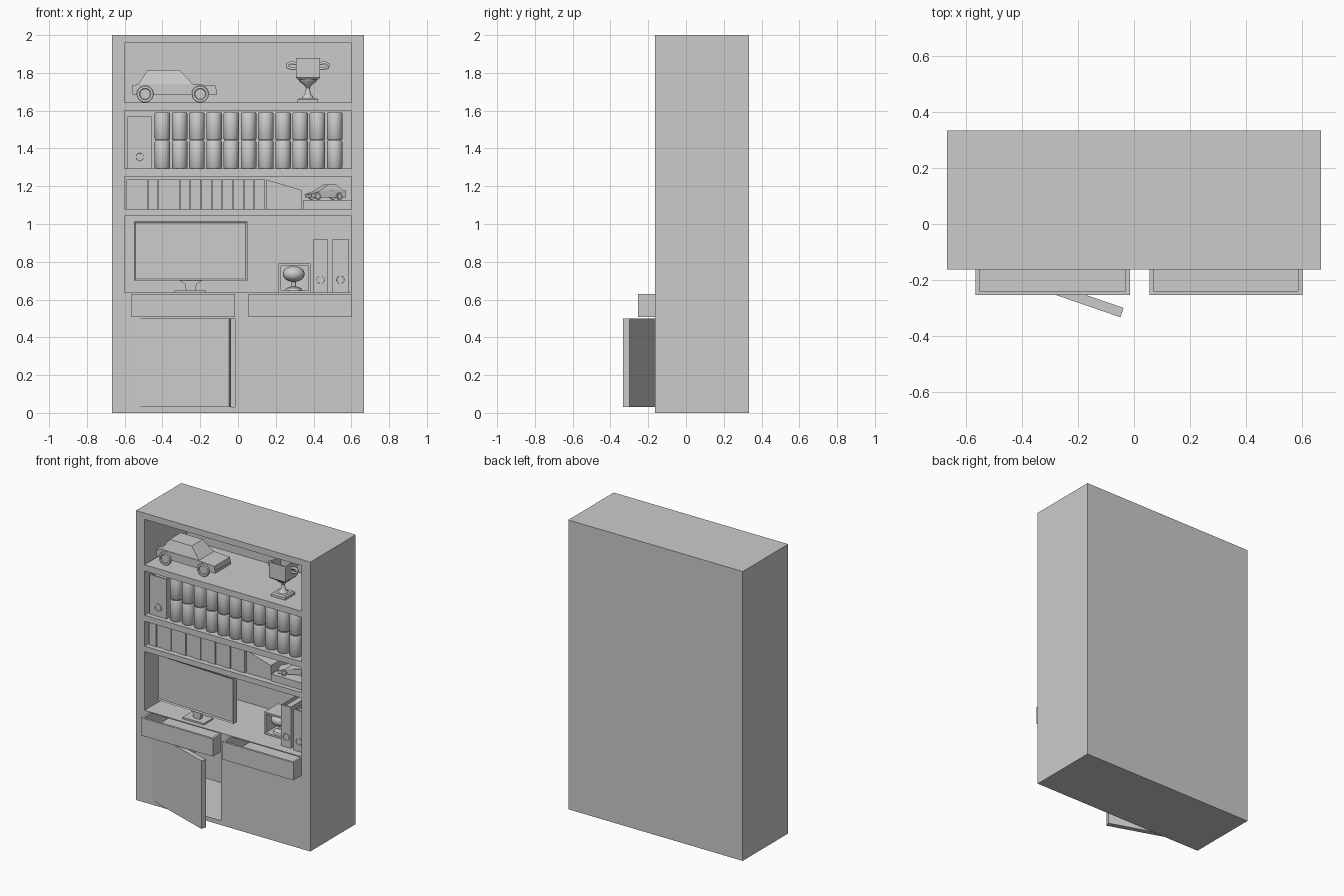
import bpy, bmesh, math
from mathutils import Matrix, Vector

old = bpy.data.objects.get("Cube")
if old:
    bpy.data.objects.remove(old, do_unlink=True)

# Single grey finish
GREY = (0.6, 0.6, 0.6, 1)
grey = bpy.data.materials.new("plain_grey")
grey.use_nodes = True
grey.diffuse_color = GREY
grey.node_tree.nodes["Principled BSDF"].inputs["Base Color"].default_value = GREY


def finish(name, bm, smooth=False):
    bmesh.ops.recalc_face_normals(bm, faces=bm.faces)
    mesh = bpy.data.meshes.new(name)
    bm.to_mesh(mesh)
    bm.free()
    mesh.materials.append(grey)
    obj = bpy.data.objects.new(name, mesh)
    bpy.context.collection.objects.link(obj)
    if smooth:
        bpy.ops.object.select_all(action='DESELECT')
        obj.select_set(True)
        bpy.context.view_layer.objects.active = obj
        bpy.ops.object.shade_smooth_by_angle(angle=math.radians(40))
    return obj


def add_box(bm, x, y, z):
    size = Matrix.Diagonal((x[1] - x[0], y[1] - y[0], z[1] - z[0], 1))
    mid = Vector((sum(x), sum(y), sum(z))) / 2
    bmesh.ops.create_cube(bm, size=1, matrix=Matrix.Translation(mid) @ size)


def boxes(name, *parts):
    bm = bmesh.new()
    for part in parts:
        add_box(bm, *part)
    return finish(name, bm)


def prism(name, outline, y0, y1, top_scale=1):
    """Extrude an xz outline along y; top_scale narrows its highest points."""
    bm = bmesh.new()
    face = bm.faces.new([bm.verts.new((x, y0, z)) for x, z in outline])
    out = bmesh.ops.extrude_face_region(bm, geom=[face])
    bmesh.ops.translate(bm, vec=(0, y1 - y0, 0),
                        verts=[v for v in out["geom"] if isinstance(v, bmesh.types.BMVert)])
    top = max(z for _, z in outline)
    for v in bm.verts:
        if v.co.z > top - 0.01:
            v.co.y = (y0 + y1) / 2 + (v.co.y - (y0 + y1) / 2) * top_scale
    return finish(name, bm)


def lathe(name, profile, sides, at, turn=0.0, smooth=True):
    bm = bmesh.new()
    rings = [[bm.verts.new((r * math.cos(a), r * math.sin(a), z)) for a in
              [turn + math.tau * i / sides for i in range(sides)]] for r, z in profile]
    for low, high in zip(rings, rings[1:]):
        for i in range(sides):
            j = (i + 1) % sides
            bm.faces.new((low[i], low[j], high[j], high[i]))
    bm.faces.new(rings[0])
    bm.faces.new(rings[-1])
    bm.transform(Matrix.Translation(at))
    return finish(name, bm, smooth)


FACE_Y = lambda x, y, z: Matrix.Translation((x, y, z)) @ Matrix.Rotation(math.pi / 2, 4, 'X')
FRONT, REAR, BACK = -0.163, 0.30, 0.333

# Cabinet carcass with compartments, drawer slots and cupboard cut out
cabinet = boxes("cabinet", ((-0.667, 0.667), (FRONT, BACK), (0, 2)))
depth = (FRONT - 0.1, REAR)
shelves = [(1.643, 1.957), (1.294, 1.60), (1.08, 1.252), (0.637, 1.043)]
drawers = {"left": (-0.565, -0.015), "right": (0.055, 0.6)}
cutter = boxes("compartment_cutter",
               *[((-0.6, 0.6), depth, z) for z in shelves],
               *[(x, depth, (0.507, 0.63)) for x in drawers.values()],
               ((-0.54, -0.015), depth, (0.03, 0.5)))
cutter.hide_render = True
mod = cabinet.modifiers.new("compartments", 'BOOLEAN')
mod.operation, mod.solver, mod.object = 'DIFFERENCE', 'EXACT', cutter
bpy.context.view_layer.objects.active = cabinet
bpy.ops.object.modifier_apply(modifier=mod.name)
bpy.data.objects.remove(cutter, do_unlink=True)

# Pulled-out open drawers
for side, (a, b) in drawers.items():
    y, z, t = (-0.253, 0.2), (0.508, 0.63), 0.015
    boxes(side + "_drawer",
          ((a, b), (y[0], y[0] + t), z), ((a, b), (y[1] - t, y[1]), z),
          ((a, a + t), y, z), ((b - t, b), y, z), ((a, b), y, (z[0], z[0] + t)))

# Cupboard door standing ajar
door = boxes("cupboard_door", ((0, 0.52), (0, 0.035), (0.03, 0.5)))
door.data.transform(Matrix.Translation((-0.54, FRONT, 0)) @ Matrix.Rotation(math.radians(-19), 4, 'Z'))


# Model cars: body, tapered cabin and four wheels with hubs
def car(name, body, cabin, axles, radius, half, place):
    parts = [prism(name + "_body", body, -half, half),
             prism(name + "_cabin", cabin, -half * 0.96, half * 0.96, 0.75)]
    for x in axles:
        for s in (-1, 1):
            w = radius * 0.25
            profile = [(radius * 0.95, -w), (radius, -w * 0.6), (radius, w * 0.6),
                       (radius * 0.95, w), (radius * 0.68, w), (radius * 0.6, w * 0.6)]
            wheel = lathe(name + "_wheel", profile, 20, (0, 0, 0))
            wheel.data.transform(Matrix.Translation((x, s * half, radius)) @
                                 Matrix.Rotation(-s * math.pi / 2, 4, 'X'))
            parts.append(wheel)
    for p in parts:
        p.data.transform(place)
    return parts


car("toy_car",
    [(-0.22, 0.042), (0.22, 0.042), (0.225, 0.06), (0.22, 0.09), (0.09, 0.098),
     (-0.19, 0.098), (-0.222, 0.09)],
    [(-0.19, 0.097), (0.10, 0.097), (0.03, 0.171), (-0.14, 0.171)],
    (-0.154, 0.138), 0.045, 0.085, Matrix.Translation((-0.338, -0.005, 1.643)))
boxes("toy_car_bumper", ((-0.13, -0.11), (-0.09, 0.08), (1.685, 1.703)))

# Trophy: square cup, round stem, square foot and two handles
tx, ty, q, root2 = 0.37, -0.035, math.pi / 4, math.sqrt(2)
lathe("trophy_cup", [(r * root2, z) for r, z in
                     ((0.055, 1.765), (0.064, 1.775), (0.064, 1.88), (0.054, 1.88), (0.05, 1.78))],
      4, (tx, ty, 0), q, False)
lathe("trophy_stem", [(0.035, 1.665), (0.015, 1.69), (0.01, 1.72), (0.02, 1.735),
                      (0.045, 1.753), (0.05, 1.768)], 16, (tx, ty, 0))
lathe("trophy_foot", [(r * root2, z) for r, z in ((0.054, 1.643), (0.054, 1.66), (0.045, 1.668))],
      4, (tx, ty, 0), q, False)
for s in (-1, 1):
    curve = bpy.data.curves.new("trophy_handle", 'CURVE')
    curve.dimensions, curve.bevel_depth, curve.bevel_resolution = '3D', 0.009, 1
    curve.use_fill_caps = True
    line = curve.splines.new('POLY')
    path = [(0.06, 1.849), (0.09, 1.854), (0.108, 1.846), (0.106, 1.83), (0.085, 1.822), (0.06, 1.822)]
    line.points.add(len(path) - 1)
    for p, (x, z) in zip(line.points, path):
        p.co = (tx + s * x, ty, z, 1)
    curve.materials.append(grey)
    bpy.context.collection.objects.link(bpy.data.objects.new("trophy_handle", curve))


# Ring binders: covers, spine, recessed pages and finger ring
def binder(name, x, y, z, ring_z):
    a, b = x
    boxes(name, (x, (y, y + 0.01), z), ((a, a + 0.008), (y, y + 0.26), z),
          ((b - 0.008, b), (y, y + 0.26), z),
          ((a + 0.008, b - 0.008), (y + 0.01, y + 0.245), (z[0] + 0.005, z[1] - 0.02)))
    ring = lathe(name + "_ring", [(0.027, 0), (0.027, 0.004), (0.021, 0.004), (0.02, 0.001)], 16, (0, 0, 0))
    ring.data.transform(FACE_Y((a + b) / 2, y, ring_z))


binder("upper_binder", (-0.585, -0.455), -0.13, (1.294, 1.568), 1.355)
binder("inner_binder", (0.4, 0.475), -0.10, (0.637, 0.92), 0.705)
binder("outer_binder", (0.5, 0.585), -0.11, (0.637, 0.92), 0.705)

# Two stacked rows of cans
for i in range(11):
    for z in (1.294, 1.444):
        profile = [(0.037, 0), (0.041, 0.006), (0.041, 0.14), (0.037, 0.147), (0.035, 0.143)]
        lathe("can", profile, 24, (-0.4 + 0.0912 * i, -0.1, z))

# Row of books, a slanted book and a flat one
edges = [-0.59 + 0.0565 * i for i in range(14)]
for i, (a, b) in enumerate(zip(edges, edges[1:])):
    boxes("book", ((a, b - 0.002), (-0.13 + 0.006 * (i % 2), 0.12), (1.08, 1.235)))
prism("slanted_book", [(0.15, 1.08), (0.335, 1.08), (0.335, 1.18), (0.15, 1.235)], -0.12, 0.12)
boxes("flat_book", ((0.345, 0.6), (-0.13, 0.12), (1.08, 1.128)))
car("sports_car",
    [(-0.10, 0.012), (0.10, 0.012), (0.102, 0.048), (0.04, 0.052), (-0.05, 0.046), (-0.102, 0.03)],
    [(-0.055, 0.045), (0.085, 0.047), (0.05, 0.08), (0.0, 0.08)],
    (-0.062, 0.062), 0.019, 0.042,
    Matrix.Translation((0.463, -0.04, 1.128)) @ Matrix.Rotation(math.radians(25), 4, 'Z'))

# Television with inset screen, neck and foot
bm = bmesh.new()
add_box(bm, (-0.55, 0.05), (-0.11, -0.075), (0.70, 1.013))
bm.faces.ensure_lookup_table()
bm.normal_update()
screen = [f for f in bm.faces if f.normal.y < -0.9]
bmesh.ops.inset_region(bm, faces=screen, thickness=0.012, depth=-0.006)
tv = finish("television", bm)
tv.data.transform(Matrix.Translation((-0.25, -0.09, 0)) @ Matrix.Rotation(math.radians(-2), 4, 'Z')
                  @ Matrix.Translation((0.25, 0.09, 0)))
prism("television_neck", [(-0.225, 0.645), (-0.275, 0.645), (-0.28, 0.68), (-0.31, 0.70),
                          (-0.19, 0.70), (-0.22, 0.68)], -0.095, -0.07)
boxes("television_foot", ((-0.335, -0.17), (-0.13, -0.03), (0.637, 0.648)))

# Open display box holding a ball
x, y, z, t = (0.215, 0.385), (-0.02, 0.13), (0.637, 0.79), 0.012
boxes("display_box", (x, y, (z[0], z[0] + t)), (x, y, (z[1] - t, z[1])),
      ((x[0], x[0] + t), y, z), ((x[1] - t, x[1]), y, z), (x, (y[1] - t, y[1]), z))
bm = bmesh.new()
bmesh.ops.create_uvsphere(bm, u_segments=20, v_segments=12, radius=1,
                          matrix=Matrix.Translation((0.295, 0.04, 0.735)) @ Matrix.Diagonal((0.058, 0.055, 0.042, 1)))
finish("display_ball", bm, True)
lathe("display_ball_stand", [(0.045, 0.649), (0.04, 0.66), (0.012, 0.67), (0.012, 0.70)], 16, (0.295, 0.04, 0))
